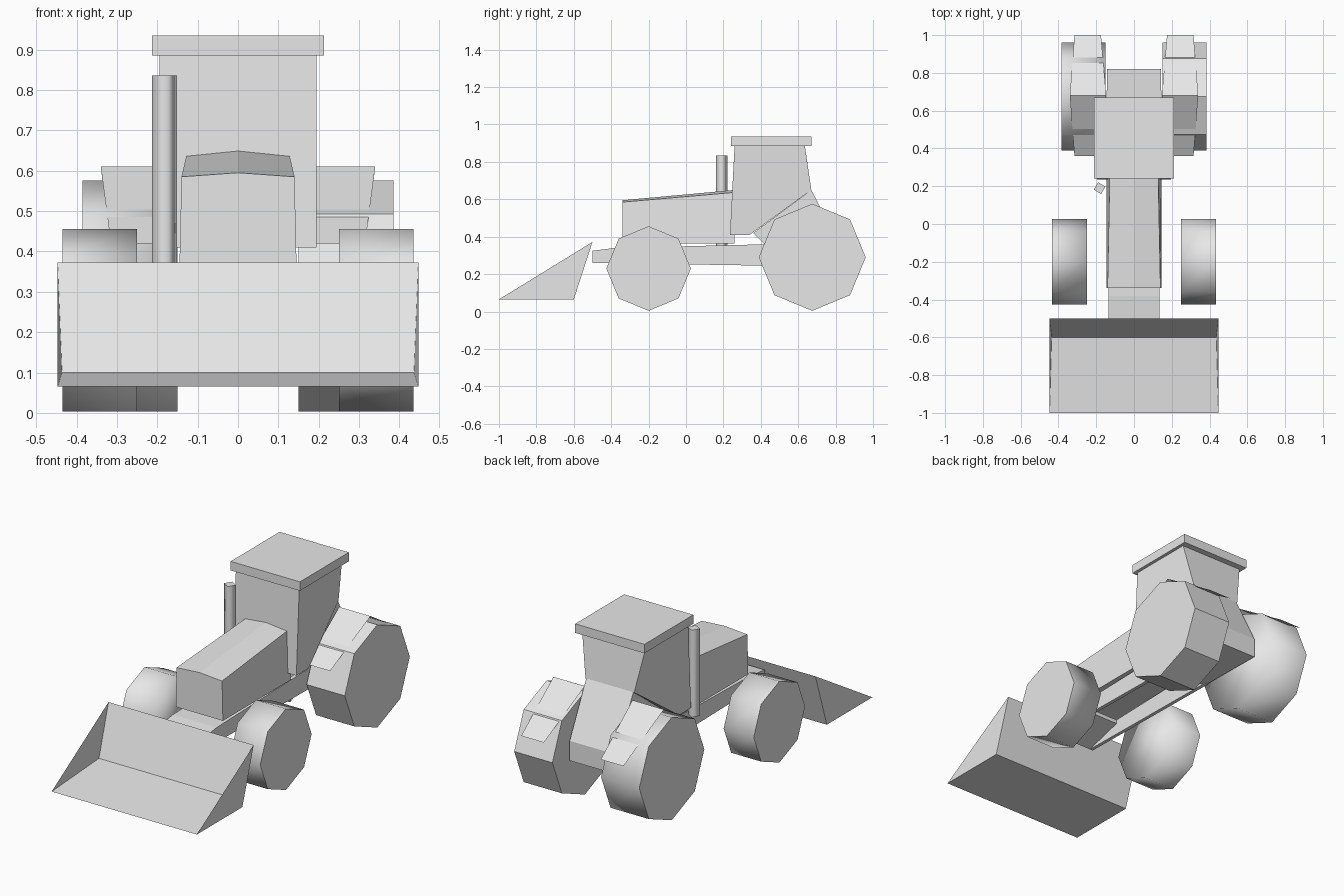
import bpy, bmesh, math
from mathutils import Matrix

cube = bpy.data.objects.get("Cube")
if cube:
    bpy.data.objects.remove(cube, do_unlink=True)

GREY = (0.8, 0.8, 0.8, 1.0)
paint = bpy.data.materials.new("plain grey")
paint.use_nodes = True
paint.diffuse_color = GREY
for node in paint.node_tree.nodes:
    if node.type == 'BSDF_PRINCIPLED':
        node.inputs["Base Color"].default_value = GREY


def finish(name, bm, recalc=True):
    if recalc:
        bmesh.ops.recalc_face_normals(bm, faces=bm.faces[:])
    mesh = bpy.data.meshes.new(name)
    bm.to_mesh(mesh)
    bm.free()
    mesh.materials.append(paint)
    obj = bpy.data.objects.new(name, mesh)
    bpy.context.collection.objects.link(obj)
    return obj


def loft(name, ring_a, ring_b):
    """Closed solid between two rings with the same point count."""
    bm = bmesh.new()
    a = [bm.verts.new(p) for p in ring_a]
    b = [bm.verts.new(p) for p in ring_b]
    bm.faces.new(a)
    bm.faces.new(b)
    n = len(a)
    for i in range(n):
        j = (i + 1) % n
        bm.faces.new((a[i], a[j], b[j], b[i]))
    return finish(name, bm)


def side_profile(name, points):
    """Solid mirrored over x = 0 from (y, z, half width) points."""
    return loft(name, [(-w, y, z) for y, z, w in points],
                [(w, y, z) for y, z, w in points])


def box(name, x0, x1, y0, y1, z0, z1):
    ring = [(x0, y0), (x1, y0), (x1, y1), (x0, y1)]
    return loft(name, [(x, y, z0) for x, y in ring], [(x, y, z1) for x, y in ring])


def drum(name, sides, radius, depth, place, smooth, is_sharp_cap):
    """Cylinder whose chosen caps stay flat and sharp."""
    bm = bmesh.new()
    bmesh.ops.create_cone(bm, cap_ends=True, segments=sides, radius1=radius,
                          radius2=radius, depth=depth, matrix=place)
    bm.normal_update()
    for f in bm.faces:
        f.smooth = smooth
    for f in bm.faces:
        if is_sharp_cap(f):
            f.smooth = False
            for e in f.edges:
                e.smooth = False
    return finish(name, bm)


# Wheels: flat outer face, soft tread and inner face
def wheel(name, side, x_in, x_out, y, z, radius, smooth):
    place = (Matrix.Translation((side * (x_in + x_out) / 2, y, z))
             @ Matrix.Rotation(math.pi / 2, 4, 'Y'))
    drum(name, 8, radius, x_out - x_in, place, smooth,
         lambda f: f.normal.x * side > 0.9)


for label, side in (("left", 1), ("right", -1)):
    wheel(label + "_front_wheel", side, 0.25, 0.435, -0.2, 0.23, 0.226, True)
    wheel(label + "_rear_wheel", side, 0.15, 0.385, 0.675, 0.29, 0.286, side < 0)

    # Mudguard: thin sheet folded over the rear wheel
    bm = bmesh.new()
    rows = []
    for y, z, xi, xo in ((0.36, 0.42, 0.17, 0.315), (0.68, 0.61, 0.147, 0.34),
                         (1.0, 0.41, 0.175, 0.315)):
        rows.append([bm.verts.new((side * x, y, z)) for x in (xi, xo)])
    for (a, b), (c, d) in zip(rows, rows[1:]):
        face = bm.faces.new((a, b, d, c))
        face.normal_update()
        if face.normal.z < 0:
            face.normal_flip()
    finish(label + "_mudguard", bm, recalc=False)

    # Chassis rail
    rail = [(-0.5, 0.26), (-0.5, 0.325), (-0.38, 0.34), (0.45, 0.36), (0.45, 0.245)]
    loft(label + "_chassis_rail", [(side * 0.115, y, z) for y, z in rail],
         [(side * 0.135, y, z) for y, z in rail])

# Plate closing the chassis at the front
side_profile("chassis_front_plate", [(y, z, 0.134) for y, z in (
    (-0.5, 0.26), (-0.5, 0.325), (-0.38, 0.34), (-0.28, 0.342), (-0.28, 0.32))])


# Hood: slightly crowned, rising and narrowing toward the cab
def hood_ring(y, half, z_edge, z_mid):
    return [(-0.145, y, 0.365), (-half, y, z_edge), (0, y, z_mid),
            (half, y, z_edge), (0.145, y, 0.365)]


loft("hood", hood_ring(-0.34, 0.14, 0.585, 0.595), hood_ring(0.26, 0.128, 0.637, 0.65))

# Cab, roof and rear body
side_profile("cab", [(0.235, 0.41, 0.195), (0.34, 0.41, 0.195), (0.67, 0.65, 0.15),
                     (0.635, 0.89, 0.195), (0.26, 0.89, 0.195)])
box("roof", -0.213, 0.213, 0.24, 0.67, 0.885, 0.935)
side_profile("rear_body", [(0.36, 0.42, 0.14), (0.67, 0.65, 0.145), (0.82, 0.36, 0.142),
                           (0.82, 0.25, 0.142), (0.42, 0.25, 0.135), (0.42, 0.36, 0.135)])

# Exhaust: four-sided pipe with soft sides
drum("exhaust_pipe", 4, 0.032, 0.485,
     Matrix.Translation((-0.182, 0.19, 0.593)) @ Matrix.Rotation(math.radians(15), 4, 'Z'),
     True, lambda f: abs(f.normal.z) > 0.9)

# Bucket: wedge hollowed toward the front
bm = bmesh.new()
lip, heel, top, inner = [[bm.verts.new((x, y, z)) for x in (-w, w)] for y, z, w in (
    (-1.0, 0.065, 0.447), (-0.6, 0.065, 0.447), (-0.5, 0.372, 0.447), (-0.6, 0.1, 0.436))]
for p, q in ((lip, heel), (heel, top), (top, inner), (inner, lip)):
    bm.faces.new((p[0], p[1], q[1], q[0]))
for i in (0, 1):
    bm.faces.new((lip[i], heel[i], top[i]))
    bm.faces.new((lip[i], inner[i], top[i]))
finish("bucket", bm)
